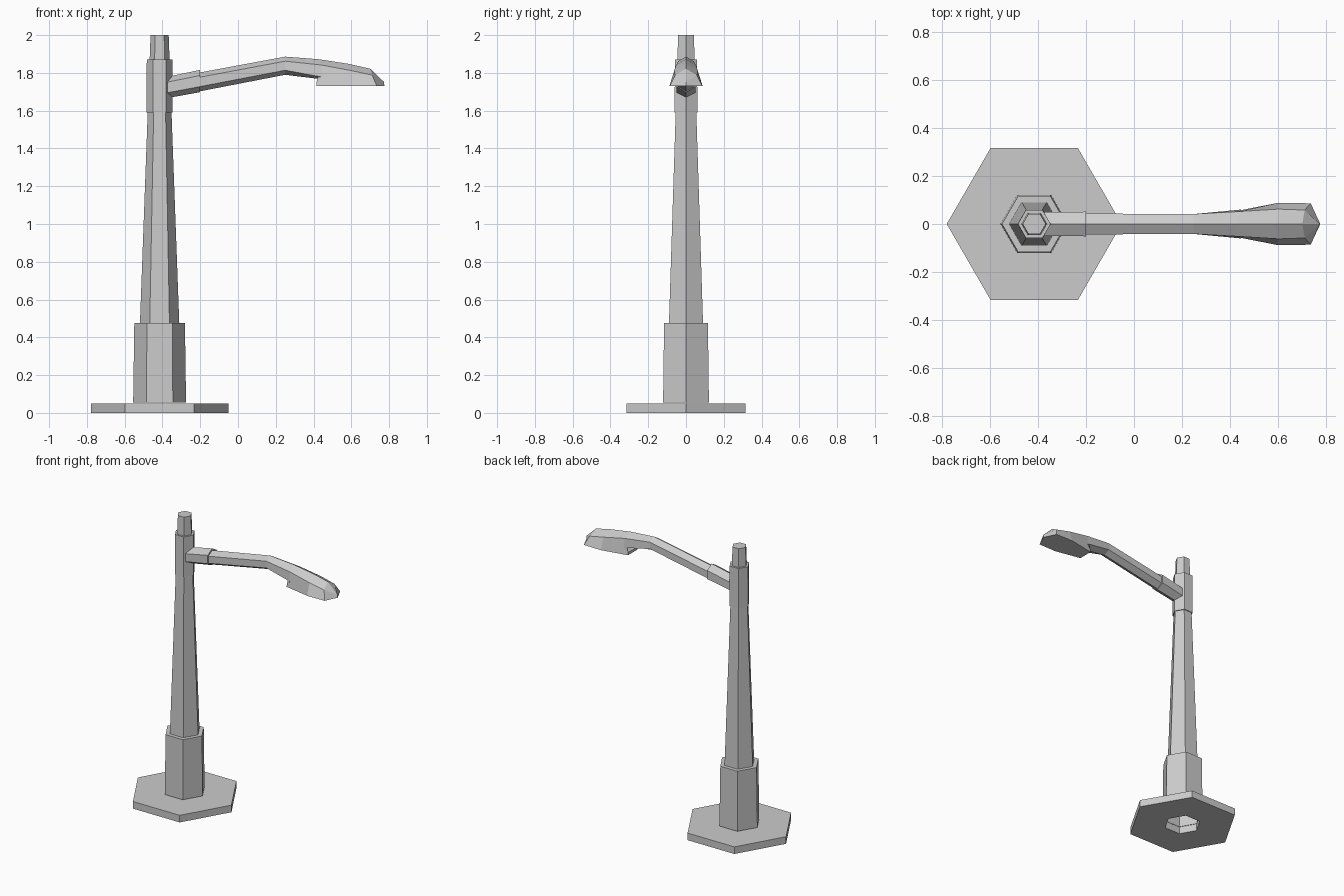
import bpy, bmesh, math

if "Cube" in bpy.data.objects:
    bpy.data.objects.remove(bpy.data.objects["Cube"])

CX = -0.415  # pole axis


def loft(name, rings, closed=False, caps=(True, True)):
    """Bridge rings of equal length; closed joins the last ring to the first."""
    bm = bmesh.new()
    vr = [[bm.verts.new(p) for p in r] for r in rings]
    n = len(rings[0])
    pairs = list(zip(vr, vr[1:]))
    if closed:
        pairs.append((vr[-1], vr[0]))
    for a, b in pairs:
        for i in range(n):
            j = (i + 1) % n
            bm.faces.new((a[i], a[j], b[j], b[i]))
    if not closed:
        if caps[0]:
            bm.faces.new(vr[0][::-1])
        if caps[1]:
            bm.faces.new(vr[-1])
    bmesh.ops.remove_doubles(bm, verts=bm.verts, dist=0.0005)
    bmesh.ops.recalc_face_normals(bm, faces=bm.faces)
    me = bpy.data.meshes.new(name)
    bm.to_mesh(me)
    bm.free()
    ob = bpy.data.objects.new(name, me)
    bpy.context.collection.objects.link(ob)
    return ob


def hex_ring(r, z):
    """Horizontal hexagon around the pole, corners on the x axis."""
    return [(CX + r * math.cos(math.pi * k / 3), r * math.sin(math.pi * k / 3), z)
            for k in range(6)]


def arm_ring(x, z, r):
    """Upright hexagon across the arm, corners at top and bottom."""
    return [(x, r * math.sin(math.pi * k / 3), z + r * math.cos(math.pi * k / 3))
            for k in range(6)]


def head_ring(top, shoulder, low, z_bottom):
    """Mirrored section: ridge (x, z), shoulder and lower edge (x, width, z)."""
    sx, sw, sz = shoulder
    lx, lw, lz = low
    return [(top[0], 0, top[1]), (sx, sw, sz), (lx, lw, lz),
            (lx, 0, z_bottom), (lx, -lw, lz), (sx, -sw, sz)]


# Base plate with a hexagonal hole
loft("base_plate", [hex_ring(0.364, 0), hex_ring(0.364, 0.05),
                    hex_ring(0.12, 0.05), hex_ring(0.12, 0)], closed=True)

# Lower sleeve, hollow and open underneath
loft("pole_sleeve", [hex_ring(0.14, 0.055), hex_ring(0.134, 0.475),
                     hex_ring(0.10, 0.475), hex_ring(0.125, 0.055)], closed=True)

# Tapered pole
loft("pole", [hex_ring(0.105, 0.45), hex_ring(0.048, 2.0)])

# Collar holding the arm
loft("collar", [hex_ring(0.0695, 1.59), hex_ring(0.068, 1.87)])

# Arm bracket
loft("arm_bracket", [arm_ring(-0.40, 1.718, 0.056), arm_ring(-0.20, 1.757, 0.059)])

# Bent arm flowing into the lamp head
loft("arm_and_lamp_head", [
    arm_ring(-0.23, 1.747, 0.050),
    arm_ring(0.25, 1.838, 0.048),
    head_ring((0.43, 1.872), (0.44, 0.052, 1.842), (0.445, 0.060, 1.778), 1.766),
    head_ring((0.43, 1.872), (0.44, 0.052, 1.842), (0.415, 0.050, 1.748), 1.748),
    head_ring((0.43, 1.872), (0.44, 0.052, 1.842), (0.415, 0.052, 1.73), 1.73),
    head_ring((0.59, 1.847), (0.60, 0.062, 1.812), (0.60, 0.088, 1.73), 1.73),
    head_ring((0.70, 1.822), (0.71, 0.058, 1.788), (0.735, 0.086, 1.73), 1.73),
    head_ring((0.773, 1.752), (0.773, 0, 1.752), (0.775, 0, 1.73), 1.73),
], caps=(True, False))
